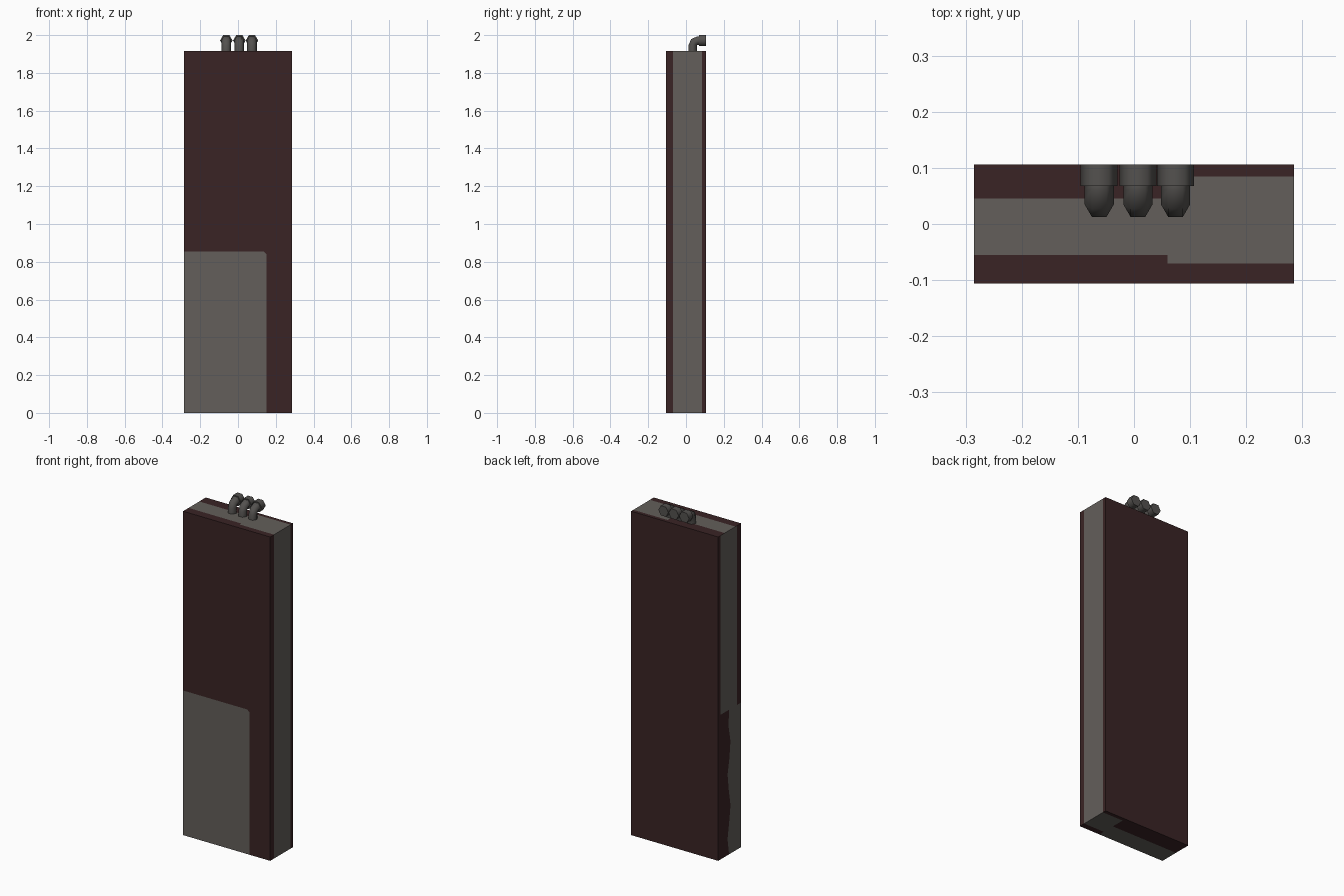
import bpy, bmesh, math
from mathutils import Vector

if "Cube" in bpy.data.objects:
    bpy.data.objects.remove(bpy.data.objects["Cube"])

W, D, H = 0.285, 0.106, 1.915      # half width, half depth, height of the slab
PX, PZ = 0.15, 0.855               # front panel right edge and top edge


def material(name, rgb):
    m = bpy.data.materials.new(name)
    m.diffuse_color = (*rgb, 1)
    m.use_nodes = True
    m.node_tree.nodes["Principled BSDF"].inputs["Base Color"].default_value = m.diffuse_color
    return m


brown = material("dark_brown", (0.042, 0.0175, 0.018))
grey = material("warm_grey", (0.125, 0.114, 0.103))
pipe_grey = material("pipe_grey", (0.088, 0.083, 0.078))


def make_object(name, bm, mats):
    me = bpy.data.meshes.new(name)
    bm.to_mesh(me)
    bm.free()
    for m in mats:
        me.materials.append(m)
    ob = bpy.data.objects.new(name, me)
    bpy.context.collection.objects.link(ob)
    return ob


def is_grey(n, c):
    """Which faces of the slab show the grey core or the front panel."""
    wide = -0.07 < c.y < 0.085
    if n.y < -0.5:                                   # front panel, clipped corner
        return c.x < PX and c.z < PZ and (c.x - PX) + (c.z - PZ) < -0.015
    if n.y > 0.5:                                    # back
        return False
    if n.x > 0.5:                                    # right side
        return wide
    if n.x < -0.5:                                   # left side
        return c.y < 0.005 if c.z < PZ else wide
    if n.z > 0.5:                                    # top
        return wide if c.x > 0.06 else -0.055 < c.y < 0.045
    return wide if c.x > PX else c.y < 0.005         # underside


# Slab: a box cut along the colour borders
bm = bmesh.new()
bmesh.ops.create_cube(bm, size=1)
for v in bm.verts:
    v.co = Vector((v.co.x * 2 * W, v.co.y * 2 * D, (v.co.z + 0.5) * H))
cuts = [((x, 0, 0), (1, 0, 0)) for x in (0.06, PX)]
cuts += [((0, y, 0), (0, 1, 0)) for y in (-0.07, -0.055, 0.005, 0.045, 0.085)]
cuts += [((0, 0, PZ * i / 9), (0, 0, 1)) for i in range(1, 10)]
cuts.append(((PX, 0, PZ - 0.015), (1, 0, 1)))
for co, no in cuts:
    bmesh.ops.bisect_plane(bm, geom=bm.verts[:] + bm.edges[:] + bm.faces[:],
                           plane_co=co, plane_no=no)
bm.normal_update()
for f in bm.faces:
    f.material_index = int(is_grey(f.normal, f.calc_center_median()))
# Wavy border on the lower left side
for v in bm.verts:
    if v.co.x < -W + 1e-4 and abs(v.co.y - 0.005) < 1e-4 and 0.01 < v.co.z < PZ - 0.01:
        v.co.y += 0.014 * math.sin(v.co.z * 17)
make_object("slab", bm, [brown, grey])


# Pipes: six-sided sweep, (y, z, tilt in degrees, radius)
PATH = [(0.035, 1.905, 0, 0.026), (0.035, 1.945, 0, 0.026),
        (0.043, 1.963, 45, 0.026), (0.061, 1.9714, 90, 0.026),
        (0.068, 1.9714, 90, 0.026), (0.068, 1.9714, 90, 0.033),
        (D, 1.9714, 90, 0.033)]


def pipe(name, x):
    bm = bmesh.new()
    rings = []
    for y, z, tilt, r in PATH:
        t = math.radians(tilt)
        ring = []
        for k in range(6):
            a = k * math.pi / 3
            u, w = r * math.cos(a), r * math.sin(a)
            ring.append(bm.verts.new((x + u, y + w * math.cos(t), z - w * math.sin(t))))
        rings.append(ring)
    for a, b in zip(rings, rings[1:]):
        for k in range(6):
            j = (k + 1) % 6
            bm.faces.new((a[k], a[j], b[j], b[k]))
    bm.faces.new(rings[0][::-1])
    bm.faces.new(rings[-1])
    bmesh.ops.recalc_face_normals(bm, faces=bm.faces[:])
    for f in bm.faces:
        f.smooth = len(f.verts) == 4
    for e in bm.edges:
        e.smooth = e.calc_face_angle(0) < math.radians(65)
    make_object(name, bm, [pipe_grey])


for name, x in (("pipe_left", -0.062), ("pipe_middle", 0.007), ("pipe_right", 0.074)):
    pipe(name, x)
